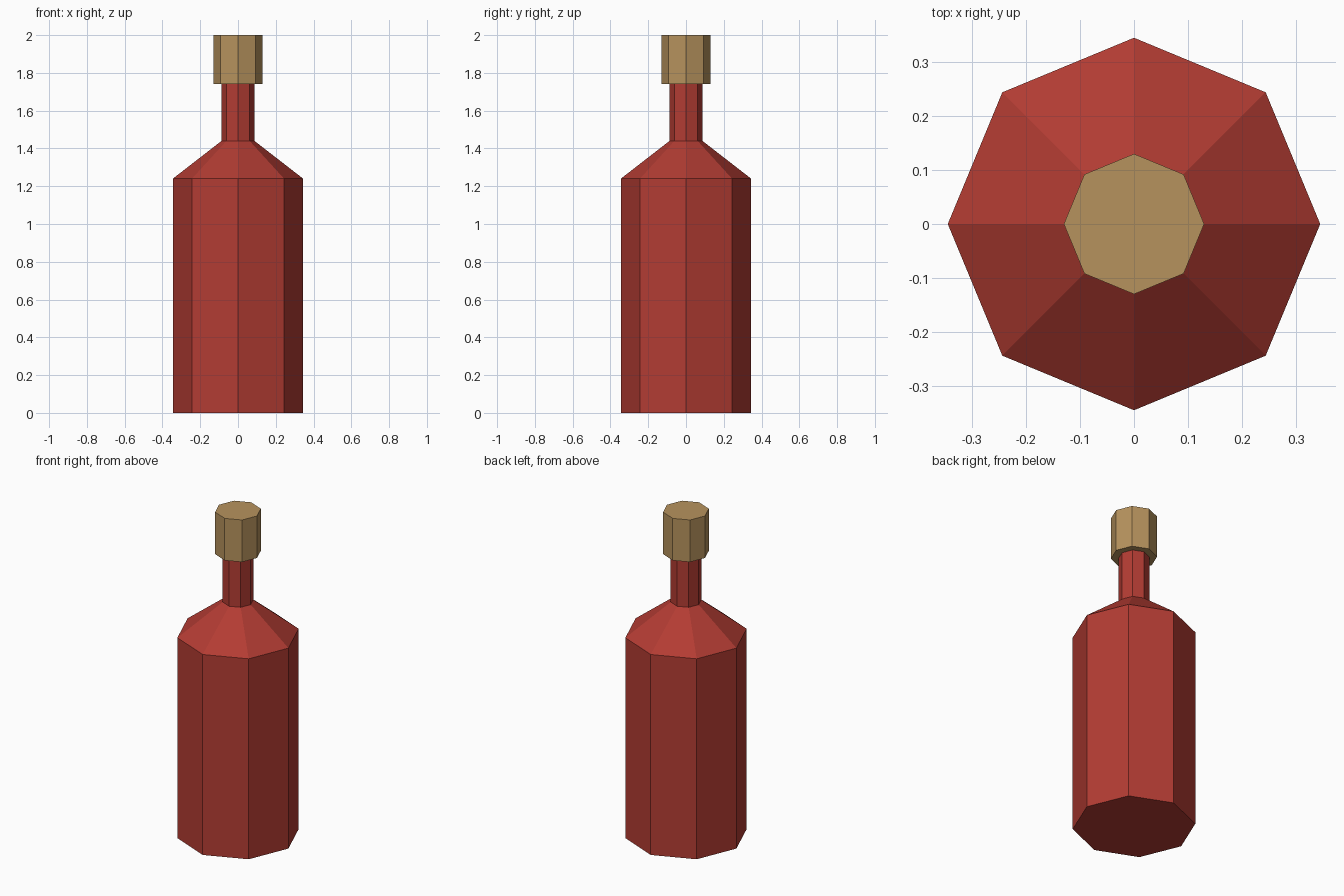
import bpy
import bmesh
from math import cos, sin, tau

SIDES = 8

old = bpy.data.objects.get("Cube")
if old:
    bpy.data.objects.remove(old, do_unlink=True)


def make_material(name, colour):
    mat = bpy.data.materials.new(name)
    mat.use_nodes = True
    mat.diffuse_color = (*colour, 1)
    bsdf = mat.node_tree.nodes["Principled BSDF"]
    bsdf.inputs["Base Color"].default_value = (*colour, 1)
    bsdf.inputs["Roughness"].default_value = 0.8
    return mat


def lathe(name, profile, mat):
    """Closed, flat-shaded octagonal solid from (radius, height) rings."""
    bm = bmesh.new()
    rings = [[bm.verts.new((r * cos(tau * i / SIDES), r * sin(tau * i / SIDES), z))
              for i in range(SIDES)] for r, z in profile]
    for low, high in zip(rings, rings[1:]):
        for i in range(SIDES):
            j = (i + 1) % SIDES
            bm.faces.new((low[i], low[j], high[j], high[i]))
    bm.faces.new(rings[0][::-1])
    bm.faces.new(rings[-1])
    mesh = bpy.data.meshes.new(name)
    bm.to_mesh(mesh)
    bm.free()
    mesh.materials.append(mat)
    obj = bpy.data.objects.new(name, mesh)
    bpy.context.collection.objects.link(obj)
    return obj


red = make_material("red_glass", (0.45, 0.045, 0.033))
tan = make_material("tan_cork", (0.47, 0.29, 0.11))

# Body, sloping shoulder and neck
lathe("bottle", [(0.345, 0), (0.345, 1.24), (0.087, 1.44), (0.087, 1.74)], red)

# Stopper on the neck
lathe("stopper", [(0.13, 1.74), (0.13, 2)], tan)
